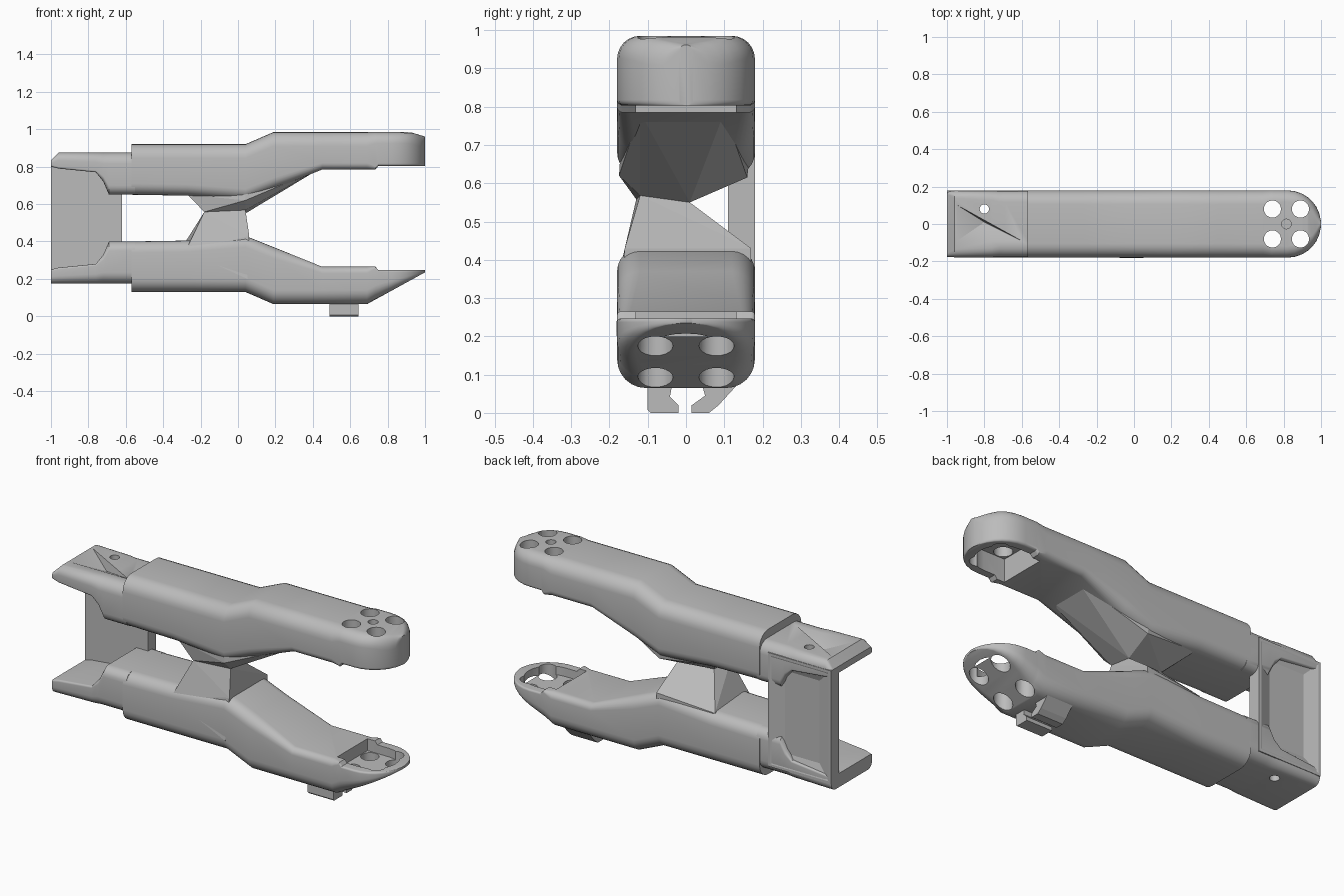
import bpy, bmesh, math
from mathutils import Matrix

if "Cube" in bpy.data.objects:
    bpy.data.objects.remove(bpy.data.objects["Cube"], do_unlink=True)

grey = bpy.data.materials.new("plain grey")
grey.use_nodes = True
grey.diffuse_color = (0.5, 0.5, 0.5, 1)
grey.node_tree.nodes["Principled BSDF"].inputs["Base Color"].default_value = grey.diffuse_color

HALF = 0.18      # half width of the links
MIRROR = 1.05    # upper z + lower z


def make(name, bm):
    bmesh.ops.recalc_face_normals(bm, faces=bm.faces)
    mesh = bpy.data.meshes.new(name)
    bm.to_mesh(mesh)
    bm.free()
    mesh.materials.append(grey)
    obj = bpy.data.objects.new(name, mesh)
    bpy.context.collection.objects.link(obj)
    return obj


def activate(obj):
    bpy.ops.object.select_all(action='DESELECT')
    obj.select_set(True)
    bpy.context.view_layer.objects.active = obj


def smooth(obj):
    activate(obj)
    bpy.ops.object.shade_smooth_by_angle(angle=math.radians(32))


def section(bm, x, low, high, half, r_low, r_high, steps=6):
    """Rounded rectangle across the link at x."""
    limit = min(half * 0.95, (high - low) * 0.48)
    ring = []
    for k, (sy, sz) in enumerate(((1, 1), (-1, 1), (-1, -1), (1, -1))):
        r = min(r_high if sz > 0 else r_low, limit)
        z = high - r if sz > 0 else low + r
        for i in range(steps + 1):
            a = math.pi / 2 * (k + i / steps)
            ring.append(bm.verts.new((x, sy * (half - r) + r * math.cos(a), z + r * math.sin(a))))
    return ring


def loft(name, stations, flip):
    """Stations hold x, inner z, outer z, half width, inner and outer radius."""
    bm = bmesh.new()
    rings = []
    for x, inner, outer, half, r_in, r_out in stations:
        if flip:
            rings.append(section(bm, x, MIRROR - outer, MIRROR - inner, half, r_out, r_in))
        else:
            rings.append(section(bm, x, inner, outer, half, r_in, r_out))
    for a, b in zip(rings, rings[1:]):
        for i in range(len(a)):
            j = (i + 1) % len(a)
            bm.faces.new((a[i], a[j], b[j], b[i]))
    bm.faces.new(rings[0])
    bm.faces.new(rings[-1])
    return make(name, bm)


def hull(name, points):
    bm = bmesh.new()
    for p in points:
        bm.verts.new(p)
    found = bmesh.ops.convex_hull(bm, input=bm.verts)
    spare = set(found["geom_interior"] + found["geom_unused"])
    bmesh.ops.delete(bm, geom=[v for v in spare if isinstance(v, bmesh.types.BMVert)], context='VERTS')
    return make(name, bm)


def cylinder(x, y, r, low, high):
    bm = bmesh.new()
    bmesh.ops.create_cone(bm, cap_ends=True, segments=20, radius1=r, radius2=r, depth=high - low,
                          matrix=Matrix.Translation((x, y, (low + high) / 2)))
    return make("cutter", bm)


def prism(name, outline, low, high, axis):
    """Extrude an outline along x or z."""
    bm = bmesh.new()
    put = (lambda a, b, c: (c, a, b)) if axis == 'x' else (lambda a, b, c: (a, b, c))
    face = bm.faces.new([bm.verts.new(put(a, b, low)) for a, b in outline])
    grown = bmesh.ops.extrude_face_region(bm, geom=[face])
    moved = [g for g in grown["geom"] if isinstance(g, bmesh.types.BMVert)]
    bmesh.ops.translate(bm, verts=moved, vec=put(0, 0, high - low))
    return make(name, bm)


def cut(obj, cutters):
    for c in cutters:
        c.hide_render = True
        mod = obj.modifiers.new("cut", 'BOOLEAN')
        mod.operation, mod.solver, mod.object = 'DIFFERENCE', 'EXACT', c
        activate(obj)
        bpy.ops.object.modifier_apply(modifier=mod.name)
        bpy.data.objects.remove(c, do_unlink=True)


def tip_pocket(low, high):
    """Half-round pocket that follows the nose of a link."""
    pts = [(0.69, -0.13), (0.82, -0.13)]
    pts += [(0.82 + 0.13 * math.sin(a), -0.13 * math.cos(a)) for a in (math.pi * i / 12 for i in range(1, 12))]
    pts += [(0.82, 0.13), (0.69, 0.13)]
    return prism("cutter", pts, low, high, 'z')


# Long cranked links with a round nose
BODY = [(-0.57, 0.65, 0.92), (-0.27, 0.645, 0.92), (0.04, 0.62, 0.92),
        (0.19, 0.68, 0.985), (0.45, 0.785, 0.985), (0.69, 0.785, 0.985)]
for name, flip in (("upper_link", False), ("lower_link", True)):
    stations = [(x, a, b, HALF, 0.06 if x < 0.4 else 0.035, 0.075) for x, a, b in BODY]
    for x in (0.735, 0.75, 0.82, 0.86, 0.9, 0.93, 0.955, 0.975, 0.99, 0.999):
        inner = 0.785 if x < 0.74 else 0.803
        half = math.sqrt(HALF ** 2 - max(0, x - 0.82) ** 2)
        if flip:
            outer = 0.985 - 0.17 * (x - 0.69) / 0.31
            stations.append((x, inner, outer, half, 0.01, 0.075))
        else:
            outer = 0.985 - 0.3 * max(0, x - 0.92)
            stations.append((x, inner, outer, half, 0.015, 0.06))
    link = loft(name, stations, flip)
    holes = [cylinder(x, y, 0.046, -0.1, 1.2) for x in (0.74, 0.89) for y in (-0.08, 0.08)]
    if flip:
        pocket = tip_pocket(0.2, 0.4)
    else:
        pocket = tip_pocket(0.7, 0.91)
        holes.append(cylinder(0.815, 0, 0.026, 0.85, 1.2))
    cut(link, [pocket] + holes)
    smooth(link)

# Stepped rear shelves behind each link
for name, flip in (("upper_shelf", False), ("lower_shelf", True)):
    stations = [(-0.55, 0.65, 0.875, 0.178, 0.05, 0.06), (-0.69, 0.65, 0.875, 0.178, 0.05, 0.06),
                (-0.72, 0.72, 0.875, 0.178, 0.03, 0.06), (-0.76, 0.77, 0.875, 0.178, 0.01, 0.06),
                (-0.96, 0.79, 0.875, 0.178, 0.01, 0.06),
                (-1, 0.8, 0.875 if flip else 0.835, 0.175, 0.01, 0.06)]
    shelf = loft(name, stations, flip)
    if flip:
        cut(shelf, [cylinder(-0.8, 0.08, 0.025, 0.1, 0.35)])
    else:
        pit = hull("cutter", [(-0.96, 0.11, 0.88), (-0.96, -0.1, 0.88), (-0.58, -0.1, 0.88), (-0.8, 0.01, 0.825)])
        cut(shelf, [pit, cylinder(-0.8, 0.08, 0.025, 0.7, 0.95)])
    smooth(shelf)

# Rear connecting plate with a dished back
bm = bmesh.new()
bmesh.ops.create_cube(bm, size=1, matrix=Matrix.Translation((-0.81, 0.145, 0.525))
                      @ Matrix.Diagonal((0.38, 0.07, 0.62, 1)))
bm.normal_update()
back = [f for f in bm.faces if f.normal.y > 0.9]
bmesh.ops.inset_region(bm, faces=back, thickness=0.02)
bmesh.ops.inset_region(bm, faces=back, thickness=0.1, depth=-0.025)
make("rear_plate", bm)

# Faceted wedges that meet between the links
RIDGE = [(-0.18, -0.13, 0.558), (0.04, -0.12, 0.568), (0.04, 0.01, 0.55), (-0.17, 0.0, 0.555)]
hull("upper_wedge", RIDGE + [(-0.27, -0.13, 0.65), (-0.27, 0.13, 0.65), (0.04, -0.175, 0.62),
                             (0.05, 0.16, 0.615), (0.43, -0.12, 0.785), (0.43, 0.1, 0.785),
                             (0.04, -0.17, 0.7), (0.04, 0.17, 0.7)])
hull("lower_wedge", RIDGE + [(-0.28, -0.178, 0.35), (0.05, -0.182, 0.2), (0.06, -0.16, 0.43),
                             (0.06, 0.17, 0.43), (-0.28, 0.15, 0.4), (0.06, 0.17, 0.3)])

# Pair of hooked clips under the lower link
CLIPS = {"right_clip": [(-0.1, 0.08), (-0.1, 0.008), (-0.092, 0), (-0.02, 0), (-0.02, 0.02),
                        (-0.042, 0.042), (-0.035, 0.08)],
         "left_clip": [(0.14, 0.08), (0.085, 0.02), (0.06, 0), (0.015, 0), (0.015, 0.02),
                       (0.05, 0.045), (0.04, 0.08)]}
for name, outline in CLIPS.items():
    prism(name, outline, 0.49, 0.645, 'x')
